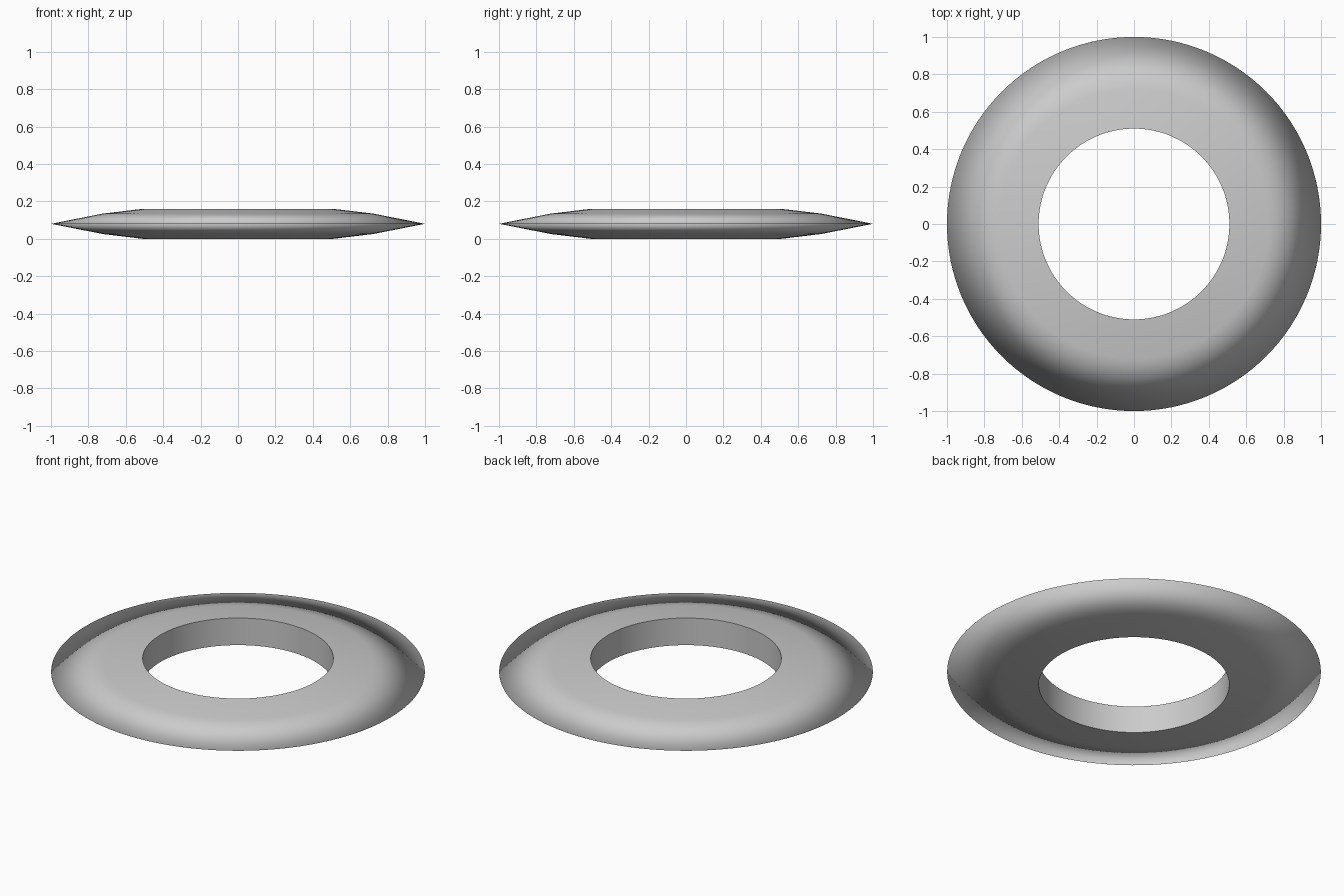
import bpy
import bmesh
from math import cos, sin, tau

if "Cube" in bpy.data.objects:
    bpy.data.objects.remove(bpy.data.objects["Cube"])

SEGMENTS = 128
# Ring cross-section as (radius, height): inner wall, shoulders, sharp outer rim
PROFILE = [(0.51, 0.0), (0.72, 0.025), (1.0, 0.08), (0.72, 0.135), (0.51, 0.16)]


def lathe(name, profile, segments, crease_points):
    bm = bmesh.new()
    rings = [[bm.verts.new((r * cos(tau * i / segments), r * sin(tau * i / segments), z))
              for r, z in profile] for i in range(segments)]
    n = len(profile)
    for i in range(segments):
        a, b = rings[i], rings[(i + 1) % segments]
        for j in range(n):
            k = (j + 1) % n
            bm.faces.new((a[j], b[j], b[k], a[k])).smooth = True
        # Crisp edges where the hole meets the top and bottom
        for j in crease_points:
            bm.edges.get((a[j], b[j])).smooth = False
    bmesh.ops.recalc_face_normals(bm, faces=bm.faces)
    mesh = bpy.data.meshes.new(name)
    bm.to_mesh(mesh)
    bm.free()
    obj = bpy.data.objects.new(name, mesh)
    bpy.context.collection.objects.link(obj)
    return obj


# Throwing ring with smooth-shaded outer rim
lathe("flat_ring", PROFILE, SEGMENTS, (0, len(PROFILE) - 1))
